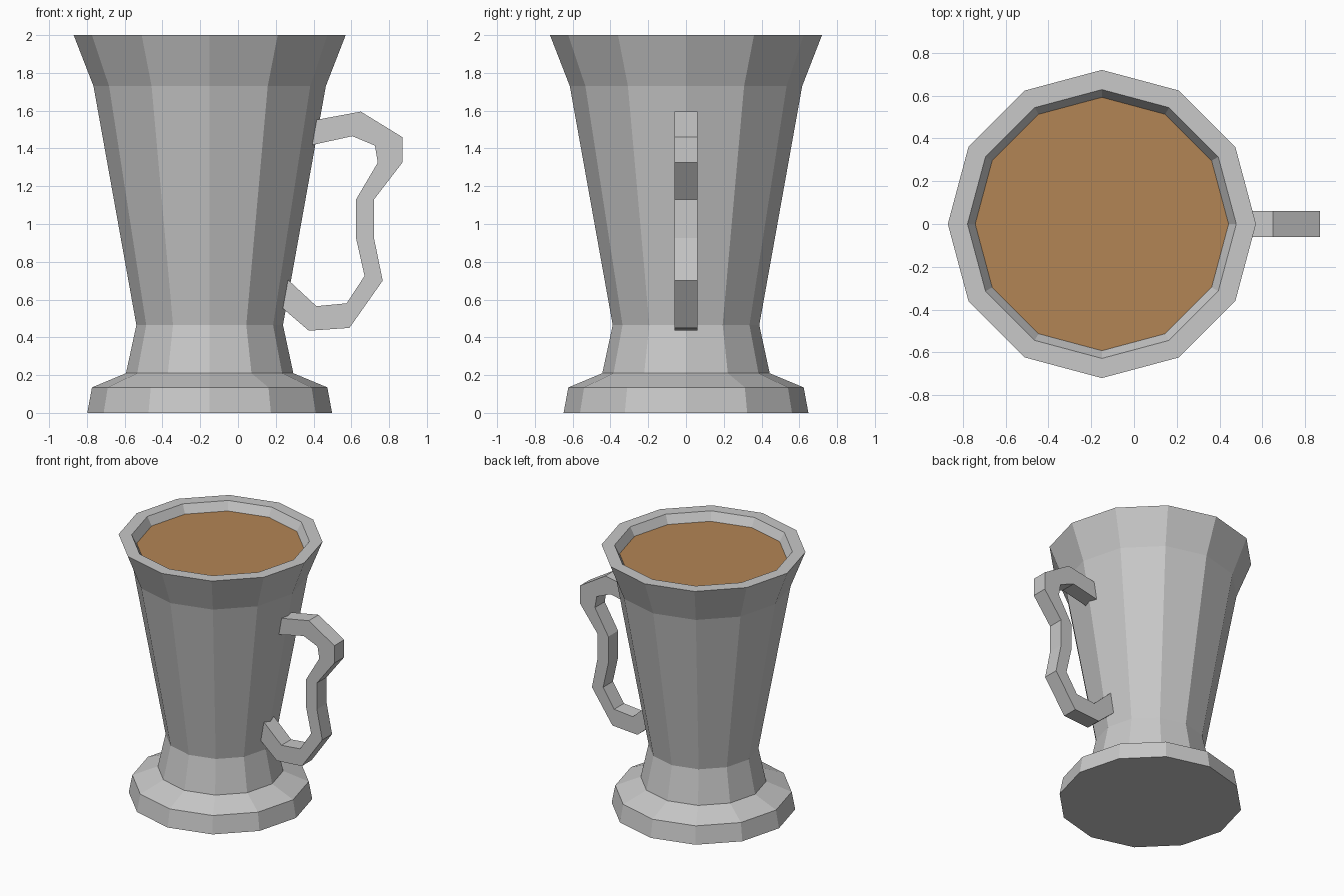
import bpy, bmesh, math

if "Cube" in bpy.data.objects:
    bpy.data.objects.remove(bpy.data.objects["Cube"])

CX = -0.15     # x of the mug axis
SIDES = 12


def material(name, rgb):
    m = bpy.data.materials.new(name)
    m.diffuse_color = (*rgb, 1.0)
    m.use_nodes = True
    m.node_tree.nodes["Principled BSDF"].inputs["Base Color"].default_value = m.diffuse_color
    return m


def finish(name, bm, mat):
    bmesh.ops.recalc_face_normals(bm, faces=bm.faces)
    me = bpy.data.meshes.new(name)
    bm.to_mesh(me)
    bm.free()
    me.materials.append(mat)
    ob = bpy.data.objects.new(name, me)
    bpy.context.collection.objects.link(ob)
    return ob


def ring(bm, r, z):
    step = 2 * math.pi / SIDES
    return [bm.verts.new((CX + r * math.cos(i * step), r * math.sin(i * step), z))
            for i in range(SIDES)]


def bridge(bm, a, b):
    n = len(a)
    for i in range(n):
        j = (i + 1) % n
        bm.faces.new((a[i], a[j], b[j], b[i]))


metal = material("pewter_grey", (0.58, 0.58, 0.58))
ale = material("amber_drink", (0.45, 0.235, 0.09))

# Mug body: lathe profile from the foot up, over the rim and down inside
LIQUID_Z = 1.935
profile = [(0.648, 0), (0.623, 0.135), (0.443, 0.21), (0.388, 0.465),
           (0.615, 1.73), (0.72, 2.0), (0.628, 2.0), (0.592, LIQUID_Z)]
bm = bmesh.new()
rings = [ring(bm, r, z) for r, z in profile]
for a, b in zip(rings, rings[1:]):
    bridge(bm, a, b)
bm.faces.new(rings[0])
# hidden floor just below the drink closes the body
floor = ring(bm, 0.58, LIQUID_Z - 0.02)
bridge(bm, rings[-1], floor)
bm.faces.new(floor)
finish("mug_body", bm, metal)

# Drink surface
bm = bmesh.new()
face = bm.faces.new(ring(bm, 0.592, LIQUID_Z))
drink = finish("drink", bm, ale)
if drink.data.polygons[0].normal.z < 0:
    drink.data.flip_normals()

# Handle: outer and inner outline pairs, swept across its thickness
outer = [(0.37, 1.543), (0.65, 1.595), (0.87, 1.46), (0.87, 1.325), (0.72, 1.13),
         (0.72, 0.925), (0.766, 0.70), (0.59, 0.45), (0.375, 0.435), (0.20, 0.585)]
inner = [(0.36, 1.411), (0.605, 1.465), (0.725, 1.415), (0.74, 1.325), (0.625, 1.13),
         (0.625, 0.925), (0.67, 0.725), (0.575, 0.58), (0.415, 0.565), (0.23, 0.737)]
bm = bmesh.new()
sections = [[bm.verts.new((x, y, z)) for (x, z), y in
             ((o, -0.06), (o, 0.06), (i, 0.06), (i, -0.06))]
            for o, i in zip(outer, inner)]
for a, b in zip(sections, sections[1:]):
    bridge(bm, a, b)
bm.faces.new(sections[0])
bm.faces.new(sections[-1])
finish("handle", bm, metal)
